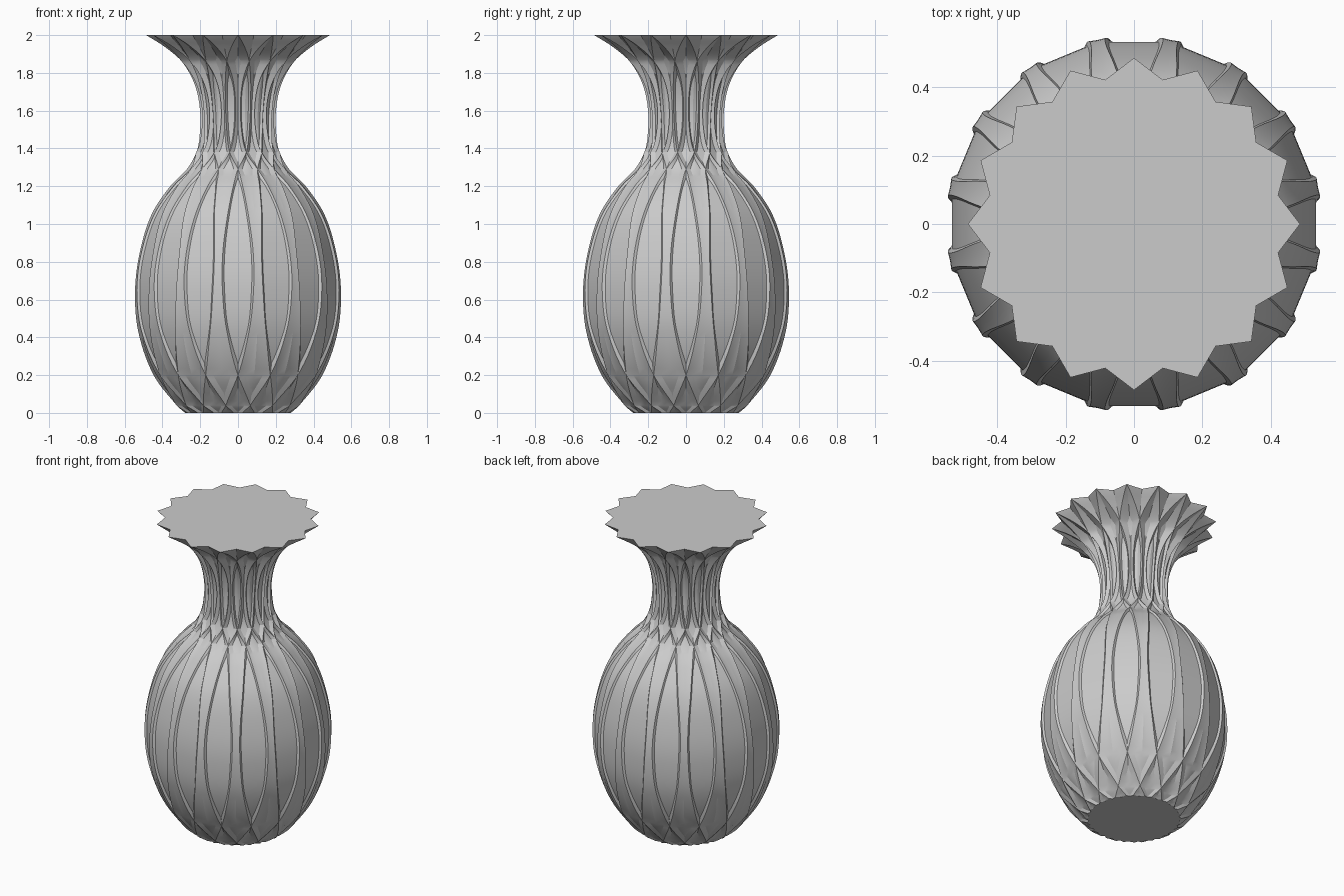
import bpy
import bmesh
from math import cos, sin, radians

cube = bpy.data.objects.get("Cube")
if cube:
    bpy.data.objects.remove(cube, do_unlink=True)

SECTORS = 16                      # panels around the vase
HALF = 180 / SECTORS              # half of one panel, in degrees
STEPS = 7                         # rings between two profile keys

# Profile keys: height, panel radius, rib height,
# rib width towards / away from the panel centre, rib angle
KEYS = [
    (0.00, .265, .015, 5, 5, 18),
    (0.04, .31, .015, 5, 5, HALF),
    (0.20, .432, .015, 3, 5, 0),
    (0.43, .516, .012, 1, 5, -6.3),
    (0.65, .533, .012, 1, 5, -8.6),
    (0.85, .508, .012, 1, 5, -8.8),
    (1.05, .446, .012, 1, 5, -6.8),
    (1.20, .345, .014, 1.5, 5, -4),
    (1.29, .255, .016, 4, 5, 0),
    (1.38, .205, .016, 5, 3, HALF),
    (1.46, .188, .016, 5, 2, 16),
    (1.60, .185, .016, 5, 2, 19),
    (1.74, .212, .018, 6, 2, 17),
    (1.86, .268, .030, 8, 6, HALF),
    (1.94, .345, .046, HALF, HALF, 5),
    (2.00, .422, .064, HALF, HALF, 0),
]


def slope(i, c):
    """Tangent of column c at key i."""
    a, b = KEYS[max(i - 1, 0)], KEYS[min(i + 1, len(KEYS) - 1)]
    return (b[c] - a[c]) / (b[0] - a[0])


def blend(i, t, c):
    """Smooth value of column c between key i and the next."""
    a, b = KEYS[i], KEYS[i + 1]
    d = b[0] - a[0]
    s = t * t * (3 - 2 * t)
    return (a[c] * (1 - s) + b[c] * s
            + d * t * (1 - t) * ((1 - t) * slope(i, c) - t * slope(i + 1, c)))


def half_panel(row):
    """Angle and radius from panel centre to panel edge."""
    radius, rib, w_in, w_out, angle = row
    # crossing ribs mirror at the panel centre and edge
    p = abs(angle)
    if p > HALF:
        p = 2 * HALF - p
    w_in, w_out = max(w_in, .8), max(w_out, .8)
    points = []
    for a in (0, max(p - w_in, 0), p, min(p + w_out, HALF), HALF):
        width = w_in if a < p else w_out
        tooth = max(0, 1 - abs(a - p) / width)
        points.append((a, radius / cos(radians(a)) + rib * tooth))
    return points


def ring(bm, z, row):
    """One closed ring of vertices."""
    half = half_panel(row)
    panel = [(-a, r) for a, r in reversed(half[1:])] + half[:-1]
    verts = []
    for k in range(SECTORS):
        for a, r in panel:
            t = radians(a + 2 * HALF * k)
            verts.append(bm.verts.new((r * cos(t), r * sin(t), z)))
    return verts


# Vase wall
bm = bmesh.new()
rings = []
for i in range(len(KEYS) - 1):
    last = i == len(KEYS) - 2
    for j in range(STEPS + last):
        t = j / STEPS
        z = KEYS[i][0] * (1 - t) + KEYS[i + 1][0] * t
        rings.append(ring(bm, z, [blend(i, t, c) for c in range(1, 6)]))
for low, high in zip(rings, rings[1:]):
    for k in range(len(low)):
        n = (k + 1) % len(low)
        bm.faces.new((low[k], low[n], high[n], high[k]))

# Closed base and star-shaped top, fanned from the middle
for loop, z in ((rings[0], KEYS[0][0]), (rings[-1], KEYS[-1][0])):
    middle = bm.verts.new((0, 0, z))
    for k in range(len(loop)):
        bm.faces.new((middle, loop[k], loop[(k + 1) % len(loop)]))

bmesh.ops.remove_doubles(bm, verts=bm.verts, dist=0.0002)
bmesh.ops.recalc_face_normals(bm, faces=bm.faces)
mesh = bpy.data.meshes.new("vase")
bm.to_mesh(mesh)
bm.free()
vase = bpy.data.objects.new("vase", mesh)
bpy.context.collection.objects.link(vase)

# Plain grey glaze
grey = bpy.data.materials.new("light_grey")
grey.use_nodes = True
grey.diffuse_color = (.6, .6, .6, 1)
grey.node_tree.nodes["Principled BSDF"].inputs["Base Color"].default_value = (.6, .6, .6, 1)
mesh.materials.append(grey)

bpy.ops.object.select_all(action="DESELECT")
vase.select_set(True)
bpy.context.view_layer.objects.active = vase
bpy.ops.object.shade_smooth_by_angle(angle=radians(20))
